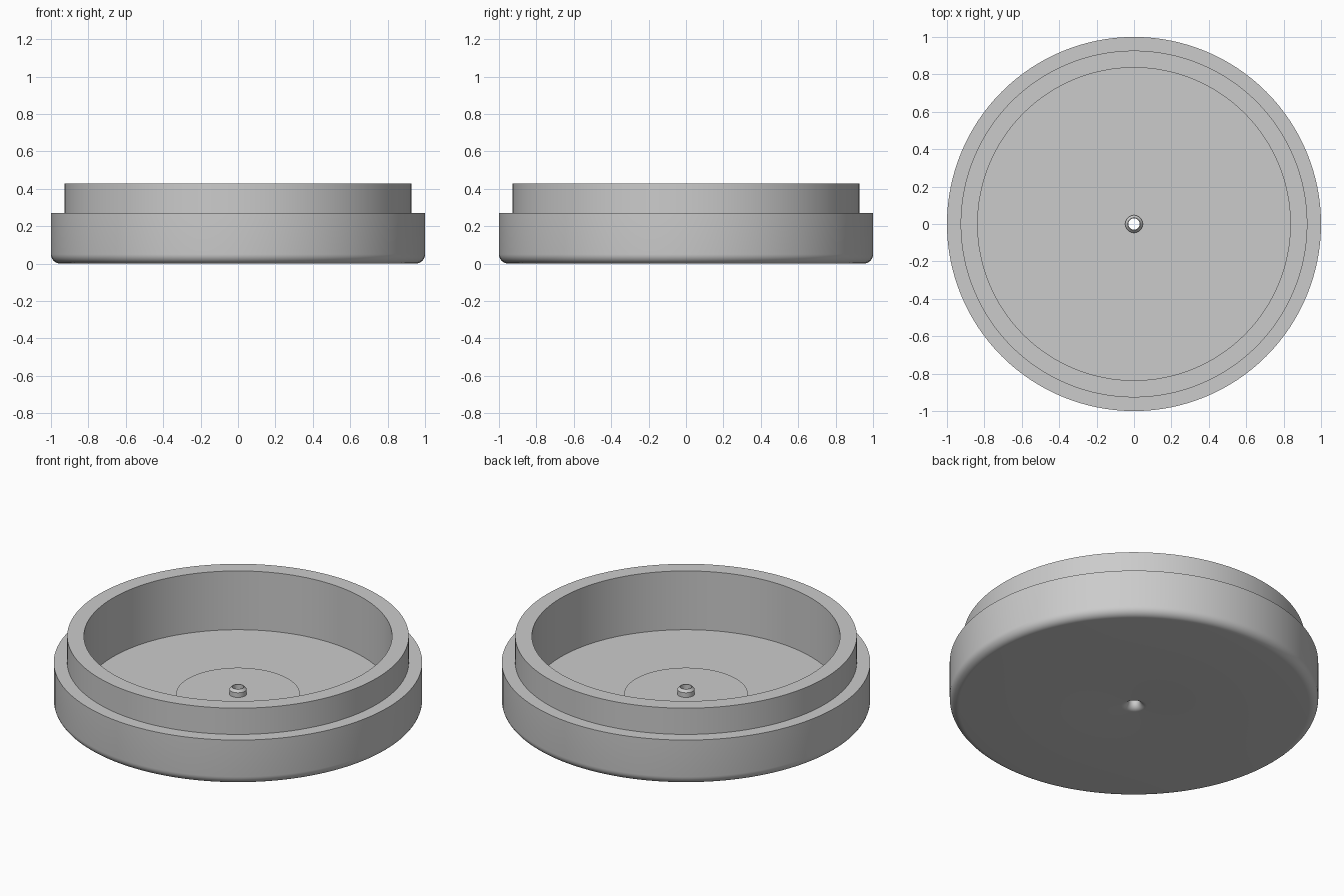
import bpy
import bmesh
from math import cos, sin, pi, radians

SEGMENTS = 128
FLOOR = 0.075          # height of the inner floor
BOSS = FLOOR + 0.006   # top of the shallow disc in the middle
BORE = 0.03            # radius of the central hole

cube = bpy.data.objects.get("Cube")
if cube:
    bpy.data.objects.remove(cube, do_unlink=True)

grey = bpy.data.materials.new("plain grey")
grey.use_nodes = True
colour = (0.6, 0.6, 0.6, 1)
grey.diffuse_color = colour
grey.node_tree.nodes["Principled BSDF"].inputs["Base Color"].default_value = colour


def arc(r, z, radius, start, end, steps=8):
    """Quarter round in the profile plane, centred on (r, z)."""
    angles = [radians(start + (end - start) * i / steps) for i in range(steps + 1)]
    return [(r + radius * cos(a), z + radius * sin(a)) for a in angles]


def lathe(name, profile, closed):
    """Revolve a (radius, height) profile around the z axis."""
    bm = bmesh.new()
    rings = [[bm.verts.new((r * cos(2 * pi * s / SEGMENTS), r * sin(2 * pi * s / SEGMENTS), z))
              for s in range(SEGMENTS)] for r, z in profile]
    pairs = list(zip(rings, rings[1:]))
    if closed:
        pairs.append((rings[-1], rings[0]))
    for a, b in pairs:
        for s in range(SEGMENTS):
            t = (s + 1) % SEGMENTS
            bm.faces.new((a[s], a[t], b[t], b[s]))
    mesh = bpy.data.meshes.new(name)
    bm.to_mesh(mesh)
    bm.free()
    mesh.materials.append(grey)
    obj = bpy.data.objects.new(name, mesh)
    bpy.context.collection.objects.link(obj)
    bpy.ops.object.select_all(action='DESELECT')
    obj.select_set(True)
    bpy.context.view_layer.objects.active = obj
    bpy.ops.object.shade_smooth_by_angle(angle=radians(30))
    return obj


# Cup: rounded hole mouth, flat underside, rounded rim, stepped lip, floor, boss
hole_mouth = arc(BORE + 0.04, 0.04, 0.04, 180, 270)
outer_round = arc(0.95, 0.05, 0.05, -90, 0)
stepped_lip = [(1, 0.27), (0.927, 0.27), (0.927, 0.427), (0.836, 0.427)]
inner_floor = [(0.836, FLOOR), (0.335, FLOOR), (0.335, BOSS), (BORE, BOSS)]
lathe("cup", hole_mouth + outer_round + stepped_lip + inner_floor, closed=True)

# Spout: small collar with a tapered tip around the hole
lathe("spout", [(0.047, BOSS), (0.047, 0.109), (0.034, 0.124), (BORE, 0.124), (BORE, BOSS)],
      closed=False)
